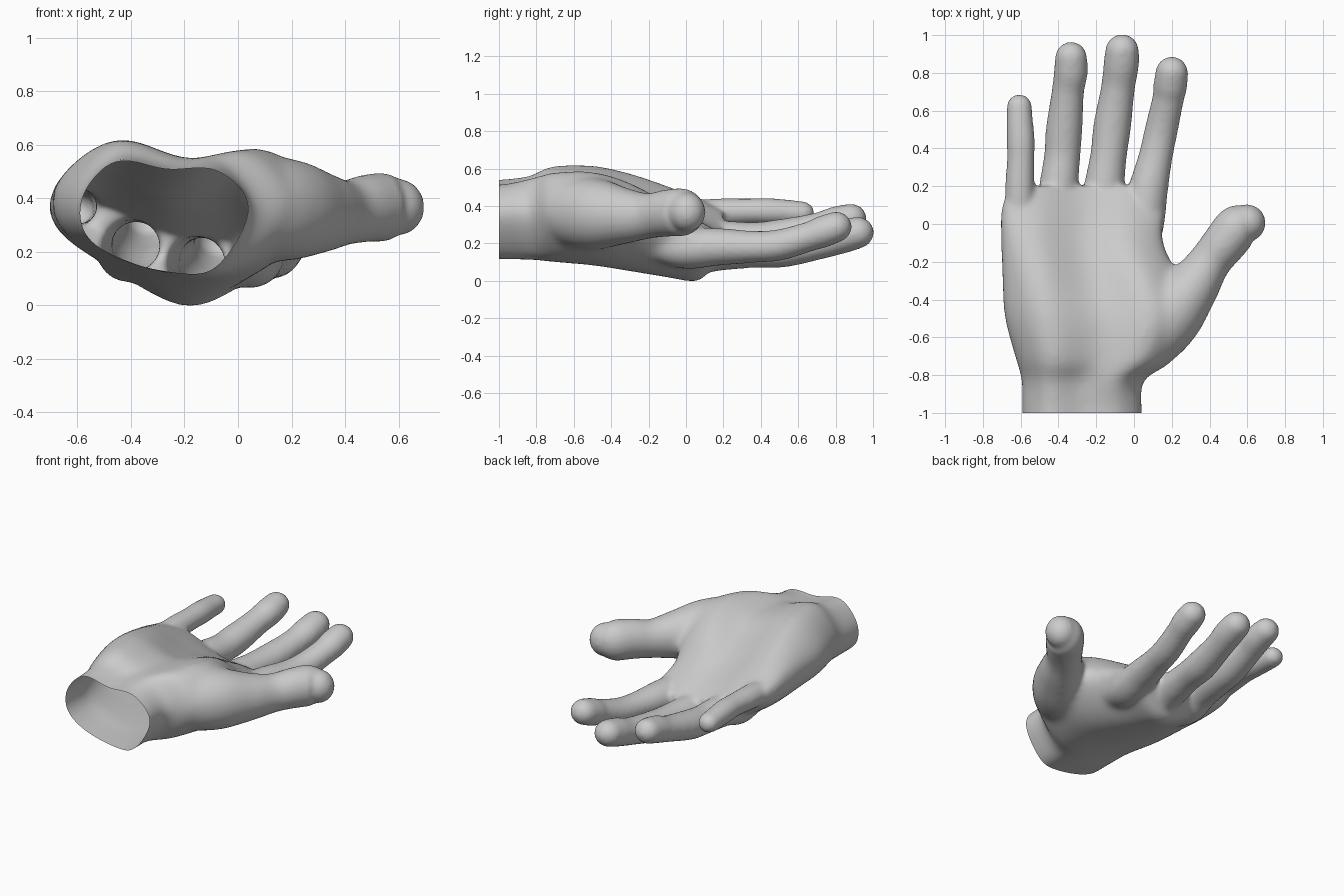
import bpy, bmesh, math
from mathutils import Vector

if "Cube" in bpy.data.objects:
    bpy.data.objects.remove(bpy.data.objects["Cube"])

skin = bpy.data.materials.new("plain grey")
skin.diffuse_color = (0.6, 0.6, 0.6, 1)
skin.use_nodes = True
skin.node_tree.nodes["Principled BSDF"].inputs["Base Color"].default_value = skin.diffuse_color


def spline(a, b, c, d, t):
    # Catmull-Rom value between b and c
    return 0.5 * (2 * b + (c - a) * t + (2 * a - 5 * b + 4 * c - d) * t * t
                  + (3 * b - a - 3 * c + d) * t ** 3)


def smooth_rows(rows, steps):
    # refine an open list of number tuples
    out = []
    n = len(rows)
    for i in range(n - 1):
        q = [rows[max(0, min(n - 1, i + k))] for k in (-1, 0, 1, 2)]
        for s in range(steps):
            out.append(tuple(spline(*v, s / steps) for v in zip(*q)))
    return out + [rows[-1]]


def smooth_loop(pts, steps):
    # refine a closed list of vectors
    n = len(pts)
    return [spline(pts[i - 1], pts[i], pts[(i + 1) % n], pts[(i + 2) % n], s / steps)
            for i in range(n) for s in range(steps)]


def skin_rings(bm, rings):
    # bridge rings and close both ends
    loops = [[bm.verts.new(p) for p in ring] for ring in rings]
    faces = [bm.faces.new(loops[0]), bm.faces.new(loops[-1][::-1])]
    n = len(loops[0])
    for a, b in zip(loops, loops[1:]):
        for i in range(n):
            j = (i + 1) % n
            faces.append(bm.faces.new((a[j], a[i], b[i], b[j])))
    bmesh.ops.recalc_face_normals(bm, faces=faces)


def digit(bm, rows, flat=0.95, sides=20):
    # rows: x, y, z, radius; the last row is the centre of the rounded tip
    path = smooth_rows(rows, 5)
    tip = Vector(path[-1][:3])
    d = (tip - Vector(path[-2][:3])).normalized()
    r = path[-1][3]
    for k in range(1, 7):
        a = math.radians(14.5 * k)
        path.append((*(tip + d * r * math.sin(a)), r * math.cos(a)))
    rings = []
    for i, p in enumerate(path):
        t = Vector(path[min(i + 1, len(path) - 1)][:3]) - Vector(path[max(i - 1, 0)][:3])
        side = t.cross(Vector((0, 0, 1))).normalized()
        up = side.cross(t).normalized() * flat
        rings.append([Vector(p[:3]) + p[3] * (side * math.cos(w) + up * math.sin(w))
                      for w in (2 * math.pi * k / sides for k in range(sides))])
    skin_rings(bm, rings)


bm = bmesh.new()

# wrist and palm: y, left x z and half height, right x z, three tops, three bottoms
sections = [
    (-1.12, -.578, .345, .07, .045, .36, .54, .505, .505, .175, .12, .14),
    (-.98, -.578, .345, .07, .045, .36, .54, .505, .505, .175, .12, .14),
    (-.83, -.58, .345, .07, .055, .36, .56, .52, .54, .175, .115, .14),
    (-.72, -.605, .37, .08, .21, .37, .61, .545, .57, .175, .10, .155),
    (-.50, -.66, .38, .085, .32, .355, .615, .535, .575, .165, .08, .155),
    (-.30, -.675, .38, .08, .25, .33, .575, .47, .52, .16, .05, .115),
    (-.10, -.683, .37, .075, .16, .27, .505, .40, .41, .16, .02, .07),
    (.05, -.683, .36, .06, .16, .22, .44, .34, .32, .17, .0, .06),
    (.13, -.665, .36, .05, .155, .20, .40, .30, .275, .20, .06, .09),
    (.20, -.64, .36, .03, .13, .18, .36, .26, .235, .27, .15, .15),
]
rings = []
for y, xl, zl, h, xr, zr, t1, t2, t3, b1, b2, b3 in smooth_rows(sections, 5):
    at = lambda u, z: Vector((xl + (xr - xl) * u, y, z))
    rings.append(smooth_loop([at(0, zl - h), at(0, zl + h), at(.2, t1), at(.5, t2),
                              at(.8, t3), at(1, zr), at(.8, b3), at(.55, b2),
                              at(.2, b1)], 5))
skin_rings(bm, rings)

# little, ring, middle and index fingers, with slight swelling at the joints
digit(bm, [(-.58, -.24, .35, .05), (-.60, .0, .35, .08), (-.605, .18, .365, .078),
           (-.60, .34, .37, .073), (-.60, .44, .37, .075), (-.605, .54, .365, .071),
           (-.607, .62, .36, .067)])
digit(bm, [(-.41, -.28, .25, .05), (-.41, -.01, .195, .115), (-.40, .18, .22, .105),
           (-.38, .36, .22, .096), (-.37, .50, .235, .097), (-.35, .70, .28, .086),
           (-.335, .80, .31, .09), (-.333, .88, .33, .085)])
digit(bm, [(-.20, -.28, .20, .05), (-.18, -.02, .145, .115), (-.16, .18, .155, .108),
           (-.135, .36, .16, .097), (-.115, .52, .165, .10), (-.085, .72, .20, .09),
           (-.068, .84, .235, .094), (-.063, .915, .255, .09)])
digit(bm, [(.0, -.28, .22, .05), (.035, -.05, .175, .115), (.075, .18, .18, .105),
           (.115, .36, .18, .09), (.145, .50, .19, .088), (.18, .66, .235, .084),
           (.192, .73, .26, .09), (.20, .80, .285, .087)])

# thumb with its fleshy base
digit(bm, [(-.06, -.74, .36, .08), (.07, -.62, .36, .165), (.19, -.48, .355, .18),
           (.31, -.33, .345, .143), (.40, -.20, .345, .114), (.48, -.10, .36, .118),
           (.545, -.02, .365, .12), (.597, .005, .365, .10)], flat=1.07)

# web between thumb and palm
digit(bm, [(.0, -.46, .33, .10), (.10, -.36, .31, .125), (.20, -.33, .32, .08)])

mesh = bpy.data.meshes.new("hand")
bm.to_mesh(mesh)
bm.free()
hand = bpy.data.objects.new("hand", mesh)
bpy.context.collection.objects.link(hand)
bpy.context.view_layer.objects.active = hand
hand.select_set(True)

# fuse the parts into one skin
fuse = hand.modifiers.new("fuse", 'REMESH')
fuse.mode = 'VOXEL'
fuse.voxel_size = 0.013
bpy.ops.object.modifier_apply(modifier="fuse")

# soften everything a little, and the palm and thumb base more
palm = hand.vertex_groups.new(name="palm")
for v in hand.data.vertices:
    w = min(1, max(0, (.08 - v.co.y) * 5)) * min(1, max(0, (.42 - v.co.x) * 6))
    palm.add([v.index], w, 'REPLACE')
for name, count, group in (("soften", 10, ""), ("soften_palm", 45, "palm")):
    soften = hand.modifiers.new(name, 'SMOOTH')
    soften.factor = 0.5
    soften.iterations = count
    soften.vertex_group = group
    bpy.ops.object.modifier_apply(modifier=name)

# cut the wrist open, leaving a hollow shell
bm = bmesh.new()
bm.from_mesh(hand.data)
bmesh.ops.bisect_plane(bm, geom=bm.verts[:] + bm.edges[:] + bm.faces[:],
                       plane_co=(0, -1, 0), plane_no=(0, -1, 0), clear_outer=True)
low = min(v.co.z for v in bm.verts)
for v in bm.verts:
    v.co.z -= low
bm.to_mesh(hand.data)
bm.free()
hand.data.materials.clear()
hand.data.materials.append(skin)
bpy.ops.object.shade_smooth_by_angle(angle=math.radians(50))
